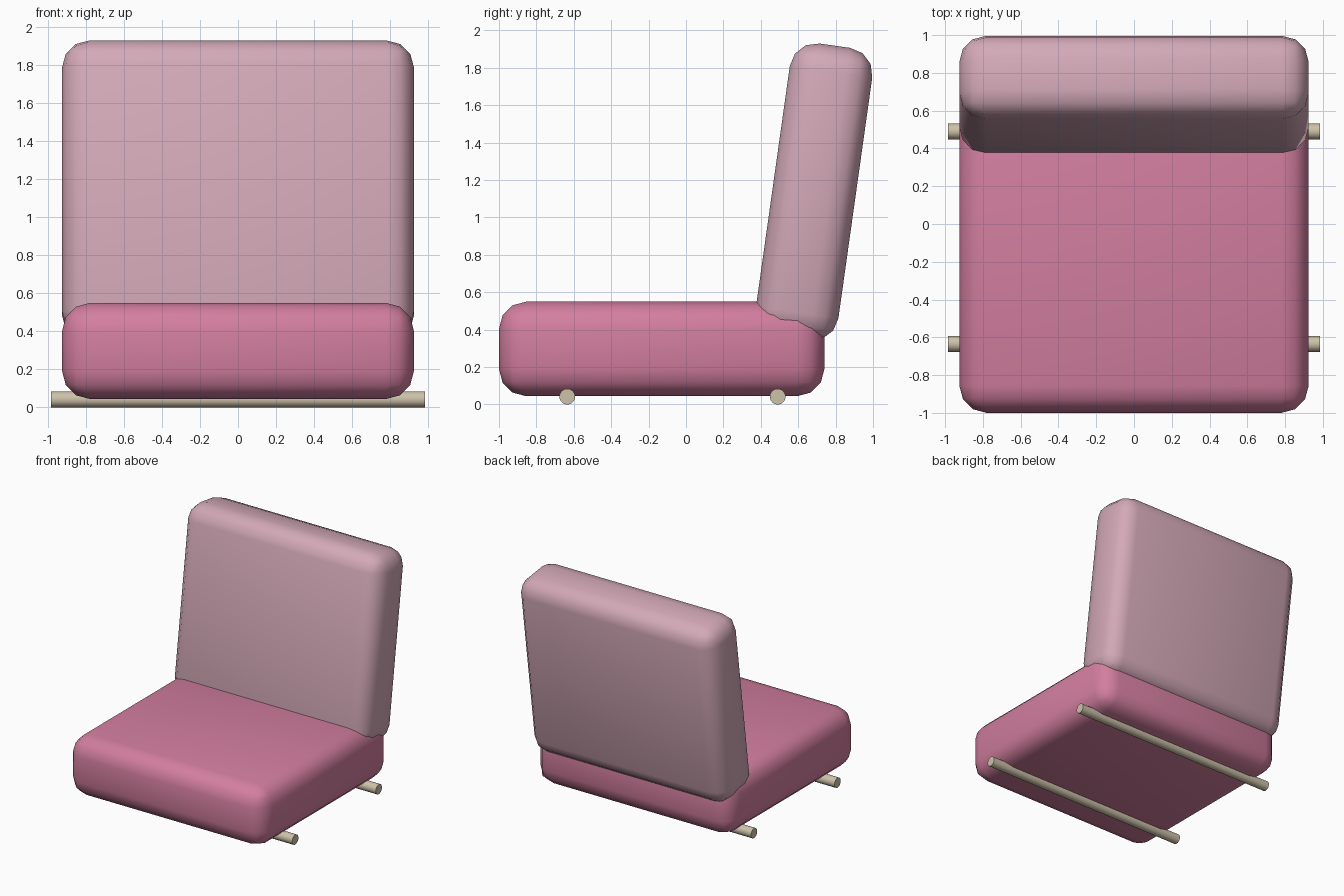
import bpy
import math

cube = bpy.data.objects.get("Cube")
if cube:
    bpy.data.objects.remove(cube, do_unlink=True)


def material(name, rgb):
    mat = bpy.data.materials.new(name)
    mat.use_nodes = True
    mat.diffuse_color = (*rgb, 1)
    mat.node_tree.nodes["Principled BSDF"].inputs["Base Color"].default_value = (*rgb, 1)
    return mat


rose = material("rose fabric", (0.65, 0.21, 0.345))
blush = material("blush fabric", (0.65, 0.395, 0.475))
beige = material("beige rod", (0.61, 0.54, 0.40))


def cushion(name, size, centre, tilt, radius, mat):
    """Box with softly rounded edges, tilted about x."""
    bpy.ops.mesh.primitive_cube_add(size=1, location=centre)
    obj = bpy.context.object
    obj.name = name
    obj.scale = size
    bpy.ops.object.transform_apply(location=False, rotation=False, scale=True)
    obj.rotation_euler.x = tilt
    bevel = obj.modifiers.new("rounded edges", "BEVEL")
    bevel.width = radius
    bevel.segments = 3
    bevel.limit_method = "NONE"
    obj.data.materials.append(mat)
    bpy.ops.object.shade_smooth()
    return obj


def rod(name, y):
    """Round bar lying across the underside of the seat."""
    bpy.ops.mesh.primitive_cylinder_add(
        vertices=24, radius=0.042, depth=1.97,
        location=(0, y, 0.042), rotation=(0, math.pi / 2, 0))
    obj = bpy.context.object
    obj.name = name
    obj.data.materials.append(beige)
    bpy.ops.object.shade_smooth_by_angle(angle=math.radians(40))


# Upholstery
cushion("seat_cushion", (1.85, 1.74, 0.505), (0, -0.13, 0.297), 0, 0.145, rose)
cushion("back_cushion", (1.85, 0.445, 1.58), (0, 0.685, 1.136),
        math.radians(-8), 0.14, blush)

# Support rods
rod("front_rod", -0.635)
rod("rear_rod", 0.49)
